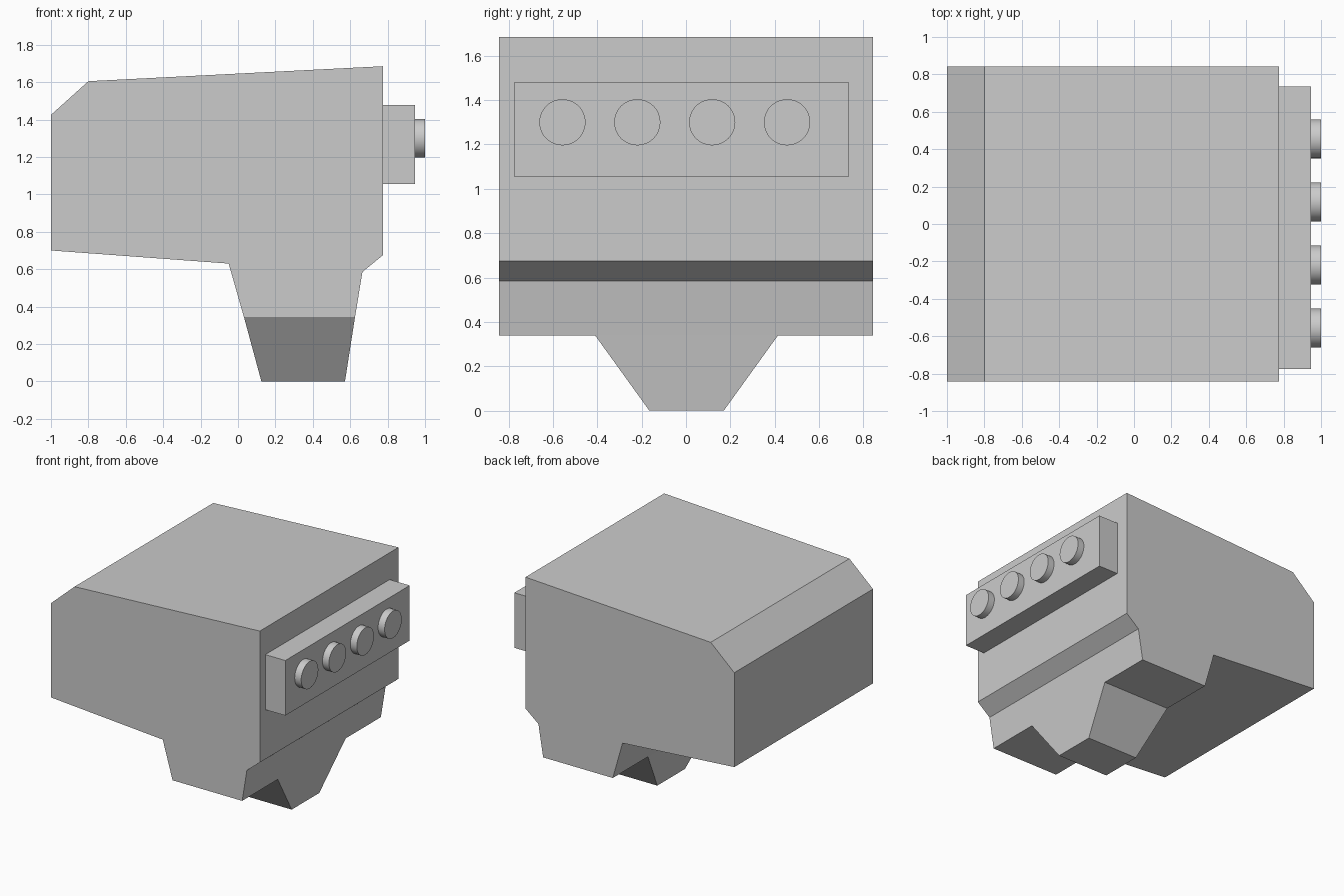
import bpy, math

if "Cube" in bpy.data.objects:
    bpy.data.objects.remove(bpy.data.objects["Cube"])

HALF_Y = 0.842


def mesh_object(name, verts, faces):
    mesh = bpy.data.meshes.new(name)
    mesh.from_pydata(verts, [], faces)
    obj = bpy.data.objects.new(name, mesh)
    bpy.context.collection.objects.link(obj)
    return obj


def loft(name, ring_a, ring_b, cap_a=True):
    """Join two matching rings (clockwise seen from outside ring_b) into a closed shape."""
    n = len(ring_a)
    faces = [(i, (i + 1) % n, n + (i + 1) % n, n + i) for i in range(n)]
    faces.append(tuple(range(n, 2 * n)))
    if cap_a:
        faces.append(tuple(reversed(range(n))))
    return mesh_object(name, ring_a + ring_b, faces)


def rect(x0, x1, y0, y1, z):
    return [(x0, y0, z), (x0, y1, z), (x1, y1, z), (x1, y0, z)]


# Main housing: side profile extruded across the width
profile = [(-1, 0.70), (-1, 1.425), (-0.80, 1.605), (0.775, 1.685), (0.775, 0.675),
           (0.665, 0.585), (0.625, 0.34), (0.033, 0.34), (-0.05, 0.63)]
loft("housing", [(x, -HALF_Y, z) for x, z in profile],
     [(x, HALF_Y, z) for x, z in profile])

# Tapered foot under the housing, open where it joins
loft("tapered_foot", rect(0.033, 0.625, -0.41, 0.415, 0.34),
     rect(0.125, 0.572, -0.165, 0.17, 0.0), cap_a=False)

# Raised panel on the right side
bpy.ops.mesh.primitive_cube_add(size=1, location=(0.86, -0.02, 1.267))
panel = bpy.context.object
panel.name = "side_panel"
panel.scale = (0.17, 1.51, 0.423)

# Row of four round buttons
for i in range(4):
    bpy.ops.mesh.primitive_cylinder_add(
        vertices=48, radius=0.104, depth=0.055,
        location=(0.9725, -0.557 + 0.3375 * i, 1.30), rotation=(0, math.pi / 2, 0))
    bpy.context.object.name = f"button_{i + 1}"
    bpy.ops.object.shade_smooth_by_angle()

# Consistent outward normals
for obj in bpy.data.objects:
    bpy.context.view_layer.objects.active = obj
    bpy.ops.object.select_all(action='DESELECT')
    obj.select_set(True)
    bpy.ops.object.mode_set(mode='EDIT')
    bpy.ops.mesh.select_all(action='SELECT')
    bpy.ops.mesh.normals_make_consistent(inside=False)
    bpy.ops.object.mode_set(mode='OBJECT')
